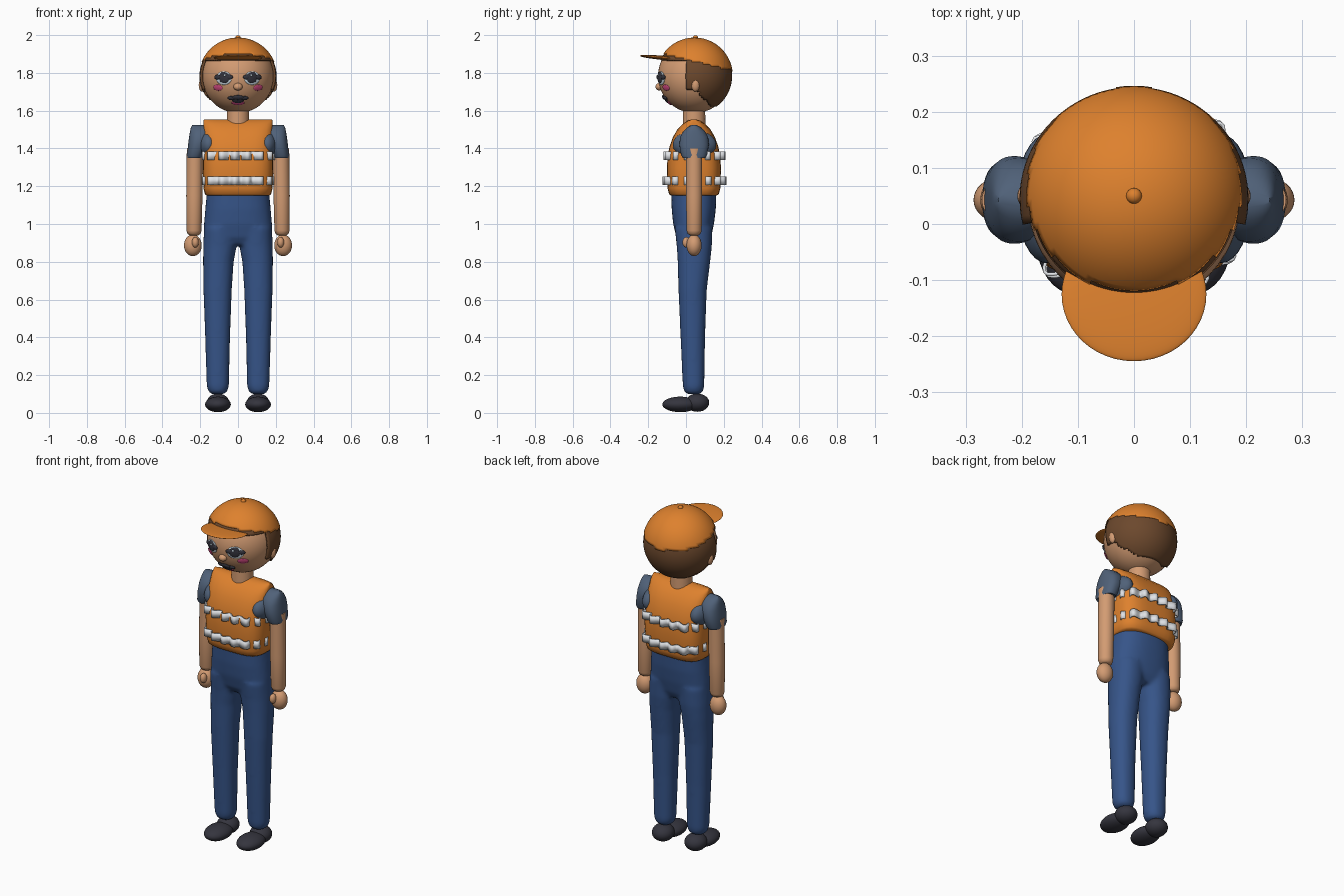
import bpy, bmesh, math
from mathutils import Vector, Matrix

if "Cube" in bpy.data.objects:
    bpy.data.objects.remove(bpy.data.objects["Cube"])

def material(name, rgb):
    m = bpy.data.materials.new(name)
    m.diffuse_color = (*rgb, 1)
    m.use_nodes = True
    m.node_tree.nodes["Principled BSDF"].inputs["Base Color"].default_value = m.diffuse_color
    return m

ORANGE = material("safety_orange", (0.73, 0.22, 0.027))
SKIN = material("skin", (0.65, 0.33, 0.17))
BLUE = material("trouser_blue", (0.037, 0.09, 0.25))
BROWN = material("hair_brown", (0.15, 0.065, 0.026))
SLATE = material("shirt_slate", (0.08, 0.12, 0.19))
DARK = material("charcoal", (0.035, 0.035, 0.048))
SILVER = material("reflective_silver", (0.75, 0.77, 0.8))
PINK = material("pink", (0.64, 0.07, 0.22))
PALE = material("eye_white", (0.68, 0.8, 0.88))

def finish(bm, name, mat, angle=50):
    bmesh.ops.recalc_face_normals(bm, faces=bm.faces)
    me = bpy.data.meshes.new(name)
    bm.to_mesh(me)
    bm.free()
    me.materials.append(mat)
    me.shade_smooth()
    me.set_sharp_from_angle(angle=math.radians(angle))
    ob = bpy.data.objects.new(name, me)
    bpy.context.collection.objects.link(ob)
    return ob

def ellipsoid(name, mat, c, r, rot=None, keep=None, seg=32):
    """Ellipsoid; keep(point) selects which faces of a shell remain."""
    bm = bmesh.new()
    bmesh.ops.create_uvsphere(bm, u_segments=seg, v_segments=seg * 5 // 8, radius=1)
    m = Matrix.Translation(c) @ (rot or Matrix()) @ Matrix.Diagonal((*r, 1))
    bmesh.ops.transform(bm, matrix=m, verts=bm.verts)
    if keep:
        gone = [f for f in bm.faces if not keep(f.calc_center_median())]
        bmesh.ops.delete(bm, geom=gone, context='FACES')
    return finish(bm, name, mat)

def ring(bm, z, cx, cy, rx, ry, p=2, wave=0, waves=0, n=40):
    """Superelliptic horizontal ring, optionally rippled."""
    out = []
    for i in range(n):
        a = 2 * math.pi * i / n
        c, s = math.cos(a), math.sin(a)
        k = (abs(c) ** p + abs(s) ** p) ** (-1 / p) * (1 + wave * math.sin(waves * a))
        out.append(bm.verts.new((cx + rx * k * c, cy + ry * k * s, z)))
    return out

def bridge(bm, rings, caps=True):
    for a, b in zip(rings, rings[1:]):
        for i in range(len(a)):
            j = (i + 1) % len(a)
            bm.faces.new((a[i], a[j], b[j], b[i]))
    if caps:
        bm.faces.new(rings[0][::-1])
        bm.faces.new(rings[-1])

def loft(name, mat, rows, p=2):
    bm = bmesh.new()
    bridge(bm, [ring(bm, *r, p=p) for r in rows])
    return finish(bm, name, mat)

CY = 0.043

# Head and neck
HC, HR = Vector((0, 0.045, 1.783)), Vector((0.19, 0.193, 0.195))
ellipsoid("head", SKIN, HC, HR, seg=48)
loft("neck", SKIN, [(1.5, 0, CY, 0.06, 0.06), (1.64, 0, CY, 0.058, 0.058)])

# Hair: full back, sideburns and a band across the forehead
def is_hair(p):
    if p.y < 0:
        return p.z > 1.862
    return p.z > (1.705 if p.y < 0.055 else max(1.62, 1.705 - 1.0 * (p.y - 0.055)))
hair = ellipsoid("hair", BROWN, HC, (0.204, 0.199, 0.199), keep=is_hair, seg=80)
sol = hair.modifiers.new("thickness", 'SOLIDIFY')
sol.thickness, sol.offset = 0.012, -1

# Cap: dome, peak and button
cap = ellipsoid("cap_dome", ORANGE, HC, (0.207, 0.203, 0.204), seg=80,
                keep=lambda p: p.z > 1.885 - 0.24 * (p.y + 0.05))
sol = cap.modifiers.new("thickness", 'SOLIDIFY')
sol.thickness, sol.offset = 0.008, -1
ellipsoid("cap_peak", ORANGE, (0, -0.125, 1.88), (0.129, 0.12, 0.011),
          Matrix.Rotation(-0.09, 4, 'X'), seg=48)
ellipsoid("cap_button", ORANGE, (0, 0.05, 1.986), (0.014, 0.014, 0.013), seg=16)

# Face details lie flat against the head
def on_face(name, mat, x, z, rx, rz, depth=0.006, lift=0.0):
    dz = z - HC.z
    y = -HR.y * math.sqrt(1 - (x / HR.x) ** 2 - (dz / HR.z) ** 2)
    n = Vector((x / HR.x ** 2, y / HR.y ** 2, dz / HR.z ** 2)).normalized()
    side = Vector((0, 0, 1)).cross(n).normalized()
    up = n.cross(side)
    rot = Matrix((side, up, n)).transposed().to_4x4()
    ellipsoid(name, mat, HC + Vector((x, y, dz)) + n * lift, (rx, rz, depth), rot, seg=24)

on_face("nose", SKIN, 0, 1.727, 0.024, 0.02, 0.022)
on_face("moustache", DARK, 0, 1.672, 0.032, 0.014, 0.008, 0.004)
on_face("mouth", DARK, 0, 1.657, 0.032, 0.02, 0.006, 0.003)
on_face("lower_lip", PINK, 0, 1.642, 0.034, 0.016, 0.006, 0.001)

VEST_Y = 0.042
for s, tag in ((-1, "right"), (1, "left")):
    # Eyes, lashes, cheeks, ears
    on_face(tag + "_eye_white", PALE, s * 0.075, 1.772, 0.046, 0.036, 0.008)
    on_face(tag + "_pupil", DARK, s * 0.072, 1.775, 0.03, 0.029, 0.008, 0.005)
    on_face(tag + "_eye_glint", PALE, s * 0.066, 1.787, 0.006, 0.006, 0.004, 0.012)
    for i, (dx, dz) in enumerate(((-0.03, 0.0), (0.0, 0.014), (0.03, 0.0))):
        on_face(f"{tag}_lash_{i}", DARK, s * 0.075 + dx, 1.778 + dz, 0.02, 0.013, 0.007, 0.006)
    on_face(tag + "_cheek", PINK, s * 0.105, 1.722, 0.03, 0.017, 0.005, 0.002)
    on_face(tag + "_moustache_tip", DARK, s * 0.035, 1.668, 0.02, 0.012, 0.008, 0.003)
    ellipsoid(tag + "_ear", SKIN, (s * 0.19, 0.05, 1.735), (0.018, 0.022, 0.034), seg=20)

    # Shirt shoulder and flared sleeve
    ellipsoid(tag + "_shoulder", SLATE, (s * 0.155, 0.045, 1.42), (0.055, 0.115, 0.075))
    loft(tag + "_sleeve", SLATE, [
        (1.355, s * 0.229, CY, 0.03, 0.045), (1.35, s * 0.23, CY, 0.038, 0.06),
        (1.365, s * 0.228, CY, 0.042, 0.069), (1.42, s * 0.213, CY, 0.051, 0.078),
        (1.46, s * 0.205, CY, 0.054, 0.074), (1.49, s * 0.2, CY, 0.054, 0.058),
        (1.512, s * 0.195, CY, 0.054, 0.036), (1.524, s * 0.192, CY, 0.05, 0.014)], p=2.4)

    # Bare arm with rounded ends, hand and thumb
    loft(tag + "_arm", SKIN, [
        (0.94, s * 0.233, CY, 0.022, 0.022), (0.948, s * 0.233, CY, 0.034, 0.034),
        (0.965, s * 0.233, CY, 0.04, 0.04), (1.15, s * 0.231, CY, 0.043, 0.043),
        (1.4, s * 0.228, CY, 0.043, 0.043)])
    ellipsoid(tag + "_hand", SKIN, (s * 0.239, CY, 0.887), (0.047, 0.04, 0.057))
    ellipsoid(tag + "_thumb", SKIN, (s * 0.226, 0.002, 0.903), (0.018, 0.021, 0.028), seg=20)

    # Shoe: toe and heel
    ellipsoid(tag + "_shoe_toe", DARK, (s * 0.106, -0.03, 0.045), (0.068, 0.095, 0.041))
    ellipsoid(tag + "_shoe_heel", DARK, (s * 0.106, 0.06, 0.054), (0.06, 0.063, 0.048))

# Vest with an arched side profile
loft("vest", ORANGE, [
    (1.15, 0, VEST_Y, 0.165, 0.12), (1.158, 0, VEST_Y, 0.175, 0.132),
    (1.19, 0, VEST_Y, 0.183, 0.14), (1.3, 0, VEST_Y, 0.186, 0.143),
    (1.36, 0, VEST_Y, 0.186, 0.139), (1.41, 0, VEST_Y, 0.185, 0.129),
    (1.46, 0, VEST_Y, 0.184, 0.111), (1.5, 0, VEST_Y, 0.183, 0.088),
    (1.53, 0, VEST_Y, 0.183, 0.06), (1.547, 0, VEST_Y, 0.182, 0.035),
    (1.554, 0, VEST_Y, 0.18, 0.012)], p=3.6)

# Rippled reflective bands
for name, z, ry, wave in (("upper_band", 1.34, 0.15, 0.085), ("lower_band", 1.207, 0.156, 0.065)):
    bm = bmesh.new()
    rows = [ring(bm, h, 0, VEST_Y + 0.003, 0.178, ry, p=3.4, wave=wave, waves=18, n=180)
            for h in (z, z + 0.045)]
    bridge(bm, rows, caps=False)
    band = finish(bm, name, SILVER)
    sol = band.modifiers.new("thickness", 'SOLIDIFY')
    sol.thickness, sol.offset = 0.006, 0

# Trousers: hips and two legs fused into one smooth surface
bm = bmesh.new()
bridge(bm, [ring(bm, *r, p=2.4) for r in (
    (0.89, 0, 0.043, 0.14, 0.07), (0.93, 0, 0.041, 0.178, 0.092),
    (1.0, 0, 0.04, 0.18, 0.108), (1.08, 0, 0.041, 0.173, 0.117),
    (1.2, 0, 0.042, 0.162, 0.12))])
for s in (-1, 1):
    bridge(bm, [ring(bm, z, s * cx, cy, rx, ry, p=2.2) for z, cx, cy, rx, ry in (
        (0.1, 0.107, 0.04, 0.034, 0.034), (0.112, 0.107, 0.04, 0.05, 0.05),
        (0.14, 0.107, 0.04, 0.059, 0.057), (0.4, 0.108, 0.036, 0.066, 0.065),
        (0.65, 0.108, 0.035, 0.075, 0.075), (0.8, 0.104, 0.042, 0.081, 0.086),
        (0.88, 0.096, 0.044, 0.088, 0.093), (0.98, 0.09, 0.04, 0.09, 0.1))])
trousers = finish(bm, "trousers", BLUE)
rem = trousers.modifiers.new("fuse", 'REMESH')
rem.mode, rem.voxel_size, rem.use_smooth_shade = 'VOXEL', 0.01, True
smo = trousers.modifiers.new("soften", 'SMOOTH')
smo.factor, smo.iterations = 0.5, 10
